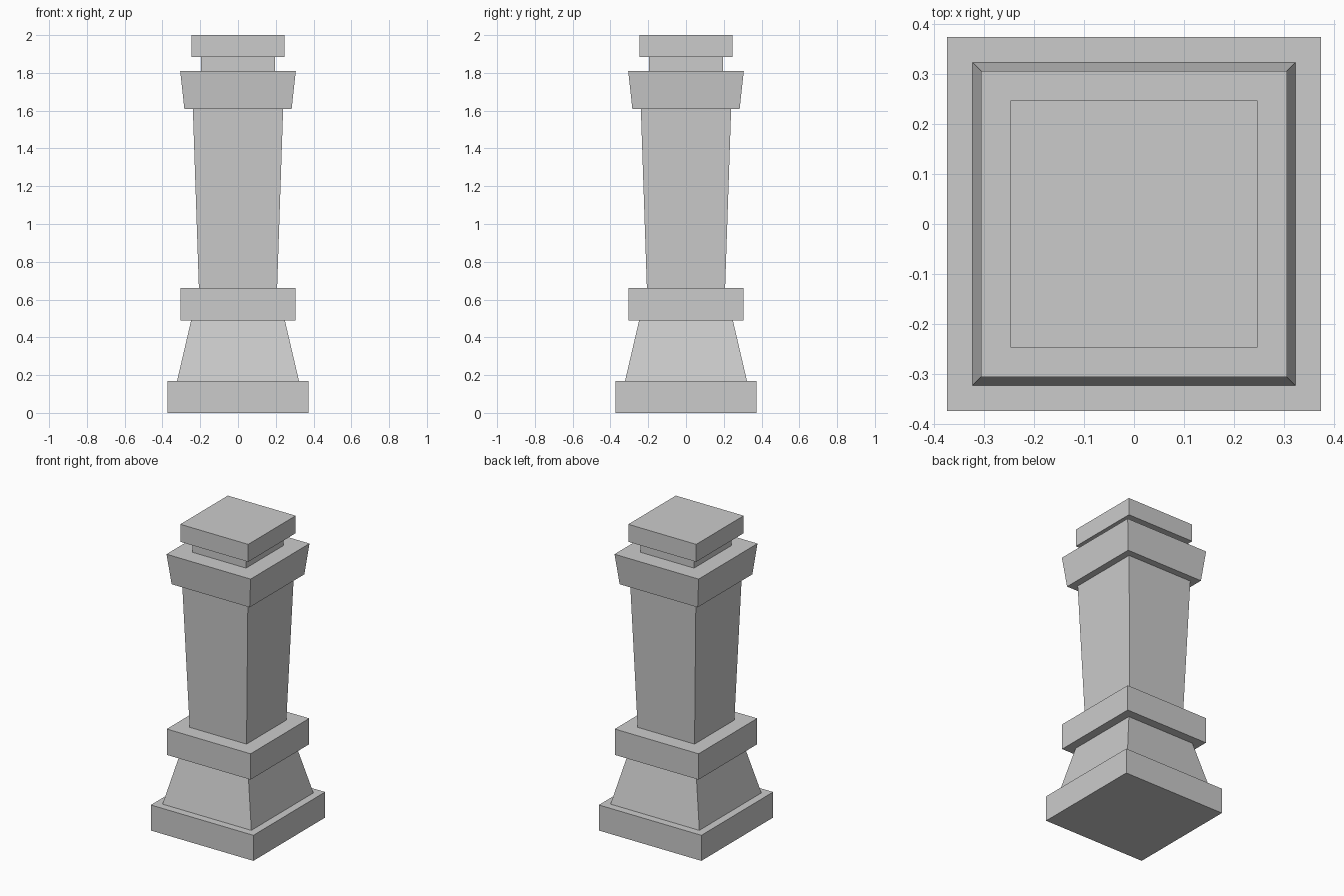
import bpy
import bmesh

cube = bpy.data.objects.get("Cube")
if cube:
    bpy.data.objects.remove(cube, do_unlink=True)

# Single stone colour
stone = bpy.data.materials.new("grey_stone")
stone.use_nodes = True
colour = (0.6, 0.6, 0.6, 1)
stone.diffuse_color = colour
stone.node_tree.nodes["Principled BSDF"].inputs["Base Color"].default_value = colour


def square_block(name, z0, z1, half0, half1):
    """Square block whose half width runs from half0 at z0 to half1 at z1."""
    bm = bmesh.new()
    bmesh.ops.create_cube(bm, size=2)
    for v in bm.verts:
        half, z = (half1, z1) if v.co.z > 0 else (half0, z0)
        v.co = (v.co.x * half, v.co.y * half, z)
    mesh = bpy.data.meshes.new(name)
    bm.to_mesh(mesh)
    bm.free()
    mesh.materials.append(stone)
    obj = bpy.data.objects.new(name, mesh)
    bpy.context.collection.objects.link(obj)


# Parts from the ground up: bottom, top, half width below, half width above
square_block("base_slab", 0, 0.168, 0.373, 0.373)
square_block("sloped_foot", 0.168, 0.49, 0.323, 0.248)
square_block("lower_band", 0.49, 0.66, 0.305, 0.305)
square_block("tapered_shaft", 0.66, 1.61, 0.207, 0.239)
square_block("flared_capital", 1.61, 1.81, 0.284, 0.306)
square_block("neck", 1.81, 1.885, 0.195, 0.195)
square_block("top_slab", 1.885, 2, 0.247, 0.247)
